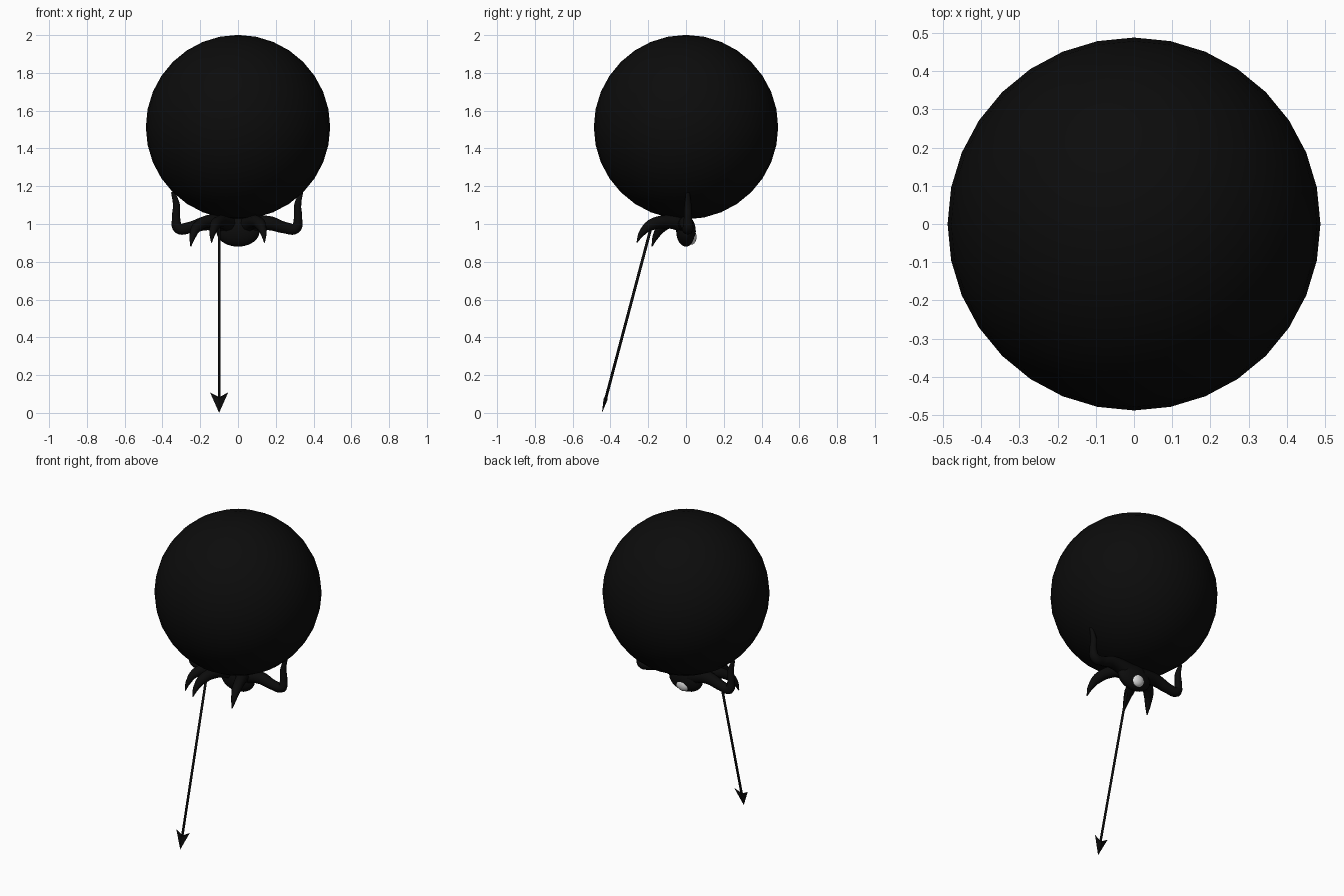
import bpy, bmesh, math
from mathutils import Vector

if "Cube" in bpy.data.objects:
    bpy.data.objects.remove(bpy.data.objects["Cube"])


def material(name, rgb):
    m = bpy.data.materials.new(name)
    m.diffuse_color = (*rgb, 1)
    m.use_nodes = True
    m.node_tree.nodes["Principled BSDF"].inputs["Base Color"].default_value = m.diffuse_color
    return m


black = material("matte black", (0.0035, 0.0035, 0.0035))
white = material("eye white", (0.75, 0.75, 0.75))


def finish(obj, name, mat, smooth=True):
    obj.name = name
    obj.data.materials.clear()
    obj.data.materials.append(mat)
    if smooth:
        for p in obj.data.polygons:
            p.use_smooth = True
    return obj


def ball(name, loc, scale, mat, seg=32, rings=16):
    bpy.ops.mesh.primitive_uv_sphere_add(segments=seg, ring_count=rings, location=loc)
    obj = bpy.context.object
    obj.scale = scale
    return finish(obj, name, mat)


def limb(name, points):
    """Tapered tube through (x, y, z, radius) points."""
    cu = bpy.data.curves.new(name, 'CURVE')
    cu.dimensions = '3D'
    cu.bevel_depth = 1.0
    cu.bevel_resolution = 2
    cu.resolution_u = 6
    cu.use_fill_caps = True
    sp = cu.splines.new('BEZIER')
    sp.bezier_points.add(len(points) - 1)
    for bp, (x, y, z, r) in zip(sp.bezier_points, points):
        bp.co = (x, y, z)
        bp.radius = r
        bp.handle_left_type = bp.handle_right_type = 'AUTO'
    obj = bpy.data.objects.new(name, cu)
    bpy.context.collection.objects.link(obj)
    bpy.ops.object.select_all(action='DESELECT')
    obj.select_set(True)
    bpy.context.view_layer.objects.active = obj
    bpy.ops.object.convert(target='MESH')
    return finish(bpy.context.object, name, black)


# Large carried ball
ball("big_ball", (0, 0, 1.513), (0.488, 0.488, 0.488), black)

# Small creature body below it, with an eye facing the back
ball("body", (0, 0.0, 0.962), (0.115, 0.052, 0.082), black, 24, 12)
ball("eye", (0, 0.026, 0.932), (0.048, 0.030, 0.042), white, 20, 10)

# Raised arms holding the ball
for side, s in (("left", -1), ("right", 1)):
    dx = -0.01 if s < 0 else 0
    limb(side + "_arm", [
        (s * 0.04, 0, 0.99, 0.048),
        (s * 0.16, 0, 1.005, 0.038),
        (s * 0.25 + dx, 0.005, 0.98, 0.030),
        (s * 0.305 + dx, 0.01, 0.978, 0.029),
        (s * 0.318 + dx, 0.01, 1.03, 0.022),
        (s * 0.316 + dx, 0.01, 1.10, 0.019),
        (s * 0.335 + dx, 0.01, 1.17, 0.010)])

# Curled front legs
for side, s in (("left", -1), ("right", 1)):
    limb(side + "_front_leg", [
        (s * 0.04, 0, 0.995, 0.045),
        (s * 0.085, -0.09, 1.012, 0.036),
        (s * 0.12, -0.185, 0.995, 0.030),
        (s * 0.135, -0.235, 0.95, 0.017),
        (s * 0.14, -0.26, 0.902, 0.003)])

# Additional leg on the left
limb("left_outer_leg", [
    (-0.05, 0, 0.99, 0.045),
    (-0.14, -0.06, 1.015, 0.036),
    (-0.215, -0.125, 0.985, 0.029),
    (-0.24, -0.16, 0.935, 0.017),
    (-0.25, -0.18, 0.882, 0.003)])

# Spear shaft
top, tip = Vector((-0.1, -0.18, 1.0)), Vector((-0.1, -0.445, 0.0))
axis = (tip - top).normalized()
end = tip - axis * 0.07
bpy.ops.mesh.primitive_cylinder_add(vertices=10, radius=0.0075, depth=(end - top).length,
                                    location=(top + end) / 2)
shaft = bpy.context.object
shaft.rotation_euler = axis.to_track_quat('Z', 'Y').to_euler()
finish(shaft, "spear_shaft", black)

# Barbed spear head: notched outline around a thicker ridge
bm = bmesh.new()
side_dir = Vector((1, 0, 0))
normal = axis.cross(side_dir)
outline = [(0, 0), (0.048, 0.112), (0, 0.086), (-0.048, 0.112)]
rim = [bm.verts.new(tip + side_dir * x - axis * d) for x, d in outline]
for s in (1, -1):
    ridge = bm.verts.new(tip - axis * 0.075 + normal * 0.011 * s)
    for i in range(4):
        bm.faces.new((rim[i], rim[(i + 1) % 4], ridge))
bmesh.ops.recalc_face_normals(bm, faces=bm.faces)
me = bpy.data.meshes.new("spear_head")
bm.to_mesh(me)
bm.free()
head = bpy.data.objects.new("spear_head", me)
bpy.context.collection.objects.link(head)
finish(head, "spear_head", black, smooth=False)
